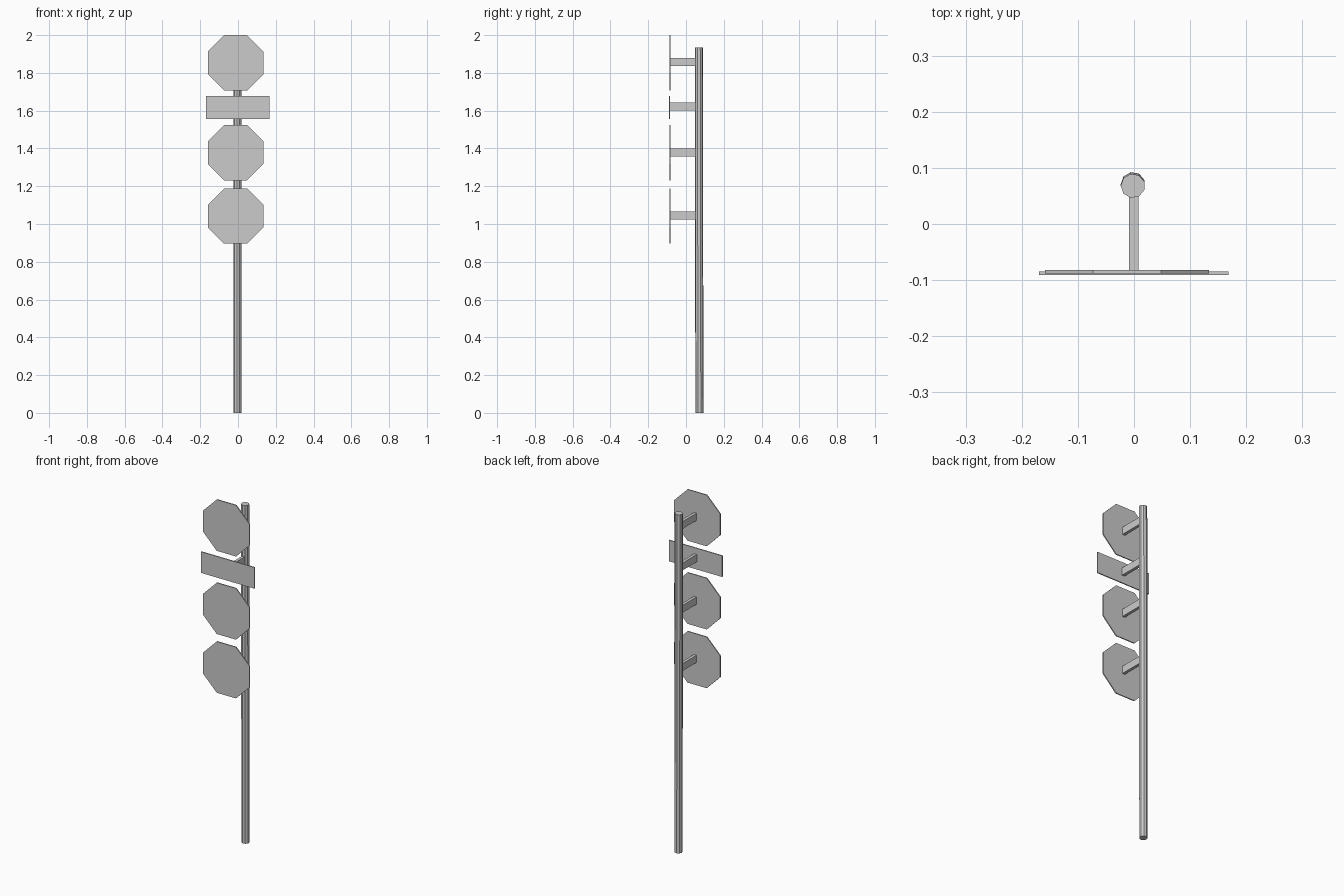
import bpy, bmesh, math
from mathutils import Matrix

if "Cube" in bpy.data.objects:
    bpy.data.objects.remove(bpy.data.objects["Cube"])


def make_object(name, bm):
    bmesh.ops.recalc_face_normals(bm, faces=bm.faces)
    mesh = bpy.data.meshes.new(name)
    bm.to_mesh(mesh)
    bm.free()
    obj = bpy.data.objects.new(name, mesh)
    bpy.context.collection.objects.link(obj)
    return obj


def prism(name, sides, radius, depth, matrix):
    bm = bmesh.new()
    bmesh.ops.create_cone(bm, cap_ends=True, segments=sides, radius1=radius,
                          radius2=radius, depth=depth, matrix=matrix)
    return make_object(name, bm)


def box(name, lo, hi):
    bm = bmesh.new()
    size = [b - a for a, b in zip(lo, hi)]
    mid = [(a + b) / 2 for a, b in zip(lo, hi)]
    bmesh.ops.create_cube(bm, size=1, matrix=Matrix.Translation(mid) @ Matrix.Diagonal((*size, 1)))
    return make_object(name, bm)


# nine-sided pole, one corner pointing to -x, leaning very slightly forward
POLE_H = 1.935
bm = bmesh.new()
ring = [bm.verts.new((-0.002 + 0.0217 * math.cos(math.pi + i * math.tau / 9),
                      0.071 + 0.0217 * math.sin(math.pi + i * math.tau / 9), 0))
        for i in range(9)]
base = bm.faces.new(ring)
top = bmesh.ops.extrude_face_region(bm, geom=[base], use_keep_orig=True)
bmesh.ops.translate(bm, vec=(0, -0.003, POLE_H),
                    verts=[g for g in top["geom"] if isinstance(g, bmesh.types.BMVert)])
make_object("pole", bm)

# octagonal sign plates, flat side up
APOTHEM = 0.1465
for name, z in (("top", 1.8535), ("middle", 1.378), ("lower", 1.042)):
    m = (Matrix.Translation((-0.0125, -0.085, z)) @ Matrix.Rotation(math.pi / 2, 4, 'X')
         @ Matrix.Rotation(math.pi / 8, 4, 'Z'))
    prism(name + "_octagon_plate", 8, APOTHEM / math.cos(math.pi / 8), 0.006, m)

# rectangular sign plate
box("rectangular_plate", (-0.169, -0.091, 1.556), (0.168, -0.085, 1.677))

# bracket arms joining each plate to the pole
for i, z in enumerate((1.858, 1.621, 1.379, 1.046)):
    box(f"bracket_arm_{i + 1}", (-0.009, -0.086, z - 0.021), (0.008, 0.056, z + 0.021))
